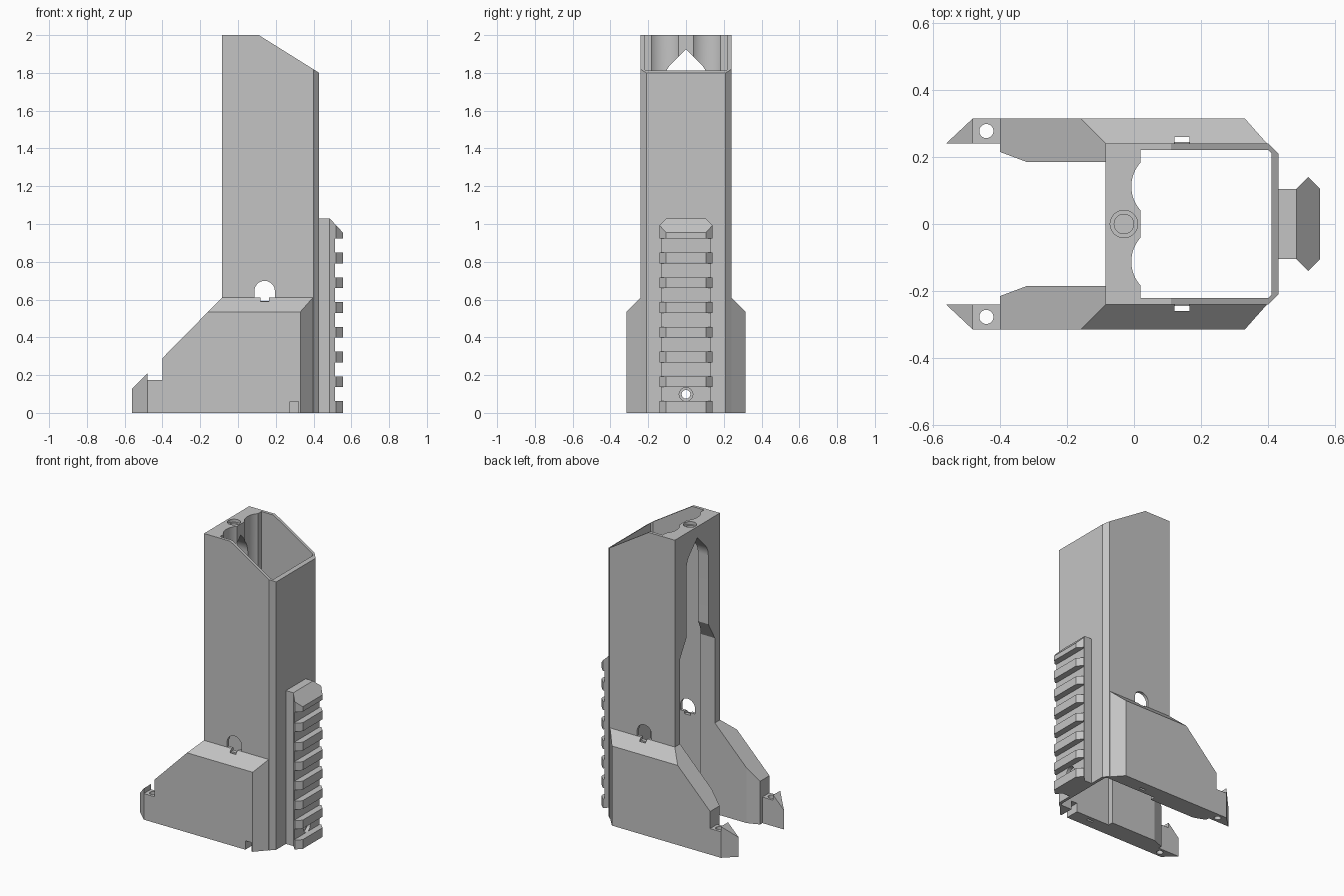
import bpy, bmesh, math
from mathutils import Vector

cube = bpy.data.objects.get("Cube")
if cube:
    bpy.data.objects.remove(cube, do_unlink=True)

grey = bpy.data.materials.new("plain_grey")
grey.use_nodes = True
grey.diffuse_color = (0.55, 0.55, 0.55, 1)
for node in grey.node_tree.nodes:
    if node.type == 'BSDF_PRINCIPLED':
        node.inputs["Base Color"].default_value = (0.55, 0.55, 0.55, 1)


def prism(name, pts, axis, lo, hi):
    """Extrude a closed 2D outline along one axis."""
    place = {'X': lambda a, b, c: (c, a, b),
             'Y': lambda a, b, c: (a, c, b),
             'Z': lambda a, b, c: (a, b, c)}[axis]
    bm = bmesh.new()
    face = bm.faces.new([bm.verts.new(place(a, b, lo)) for a, b in pts])
    new = bmesh.ops.extrude_face_region(bm, geom=[face])["geom"]
    shift = Vector(place(0, 0, hi - lo))
    bmesh.ops.translate(bm, vec=shift,
                        verts=[v for v in new if isinstance(v, bmesh.types.BMVert)])
    bmesh.ops.recalc_face_normals(bm, faces=bm.faces)
    mesh = bpy.data.meshes.new(name)
    bm.to_mesh(mesh)
    bm.free()
    mesh.materials.append(grey)
    obj = bpy.data.objects.new(name, mesh)
    bpy.context.collection.objects.link(obj)
    return obj


def rect(a0, a1, b0, b1):
    return [(a0, b0), (a1, b0), (a1, b1), (a0, b1)]


def arc(ca, cb, r, start, end, n):
    return [(ca + r * math.cos(math.radians(start + (end - start) * i / n)),
             cb + r * math.sin(math.radians(start + (end - start) * i / n)))
            for i in range(n + 1)]


def circle(ca, cb, r, n=40):
    return arc(ca, cb, r, 0, 360, n)[:-1]


def combine(obj, tool, operation='DIFFERENCE'):
    """Apply a boolean and remove the tool."""
    tool.hide_render = True
    mod = obj.modifiers.new("combine", 'BOOLEAN')
    mod.object, mod.operation, mod.solver = tool, operation, 'EXACT'
    graph = bpy.context.evaluated_depsgraph_get()
    mesh = bpy.data.meshes.new_from_object(obj.evaluated_get(graph))
    obj.modifiers.clear()
    obj.data = mesh
    bpy.data.objects.remove(tool, do_unlink=True)


def cut(obj, pts, axis, lo, hi):
    combine(obj, prism("cutter", pts, axis, lo, hi))


# Tall outer shell with chamfered edges on the rail side
body = prism("tower_body", [(-0.085, -0.24), (0.40, -0.24), (0.43, -0.21),
                            (0.43, 0.21), (0.40, 0.24), (-0.085, 0.24)], 'Z', 0, 2)

# Flared skirt running out into a hooked leg on each side
side_outline = [(-0.56, 0), (0.41, 0), (0.41, 0.63), (-0.065, 0.63), (-0.40, 0.29),
                (-0.40, 0.175), (-0.48, 0.175), (-0.48, 0.21), (-0.56, 0.13)]
plan_outline = [(-0.56, 0.24), (-0.40, 0.24), (-0.40, 0.215), (-0.227, 0.15), (0.37, 0.15),
                (0.398, 0.238), (0.33, 0.315), (-0.48, 0.315)]
end_outline = [(0.1, -0.1), (0.4, -0.1), (0.4, 0.45), (0.22, 0.63), (0.1, 0.73)]
end_outline = [(0.1, -0.1), (0.315, -0.1), (0.315, 0.535), (0.22, 0.63), (0.1, 0.64)]
for s in (1, -1):
    leg = prism("leg", side_outline, 'Y', s * 0.05, s * 0.4)
    combine(leg, prism("plan", [(x, s * y) for x, y in plan_outline], 'Z', -0.1, 1), 'INTERSECT')
    combine(leg, prism("end", [(s * y, z) for y, z in end_outline], 'X', -1, 1), 'INTERSECT')
    cut(leg, circle(-0.44, s * 0.277, 0.021), 'Z', -0.1, 0.3)
    combine(body, leg, 'UNION')

# Main cavity with two rounded grooves in its thick wall
cut(body, [(0.02, -0.22), (0.40, -0.22), (0.41, -0.21),
           (0.41, 0.21), (0.40, 0.22), (0.02, 0.22)], 'Z', -0.1, 2.1)
for s in (1, -1):
    cut(body, circle(0.098, s * 0.112, 0.106, 64), 'Z', -0.1, 2.1)

# Stepped window with a pointed arch, open between the legs
half = [(0.185, -0.1), (0.185, 1.18), (0.115, 1.30)] + arc(0, 1.762, 0.115, 0, 45, 8)
window = half + [(0, 1.925)] + [(-y, z) for y, z in reversed(half)]
cut(body, window, 'X', -0.7, 0.06)

# Sloped top and blind screw socket
cut(body, [(0.03, 2.05), (0.59, 1.70), (0.59, 2.05)], 'Y', -0.5, 0.5)
cut(body, circle(-0.03, 0, 0.041), 'Z', 1.98, 2.1)
cut(body, circle(-0.03, 0, 0.029), 'Z', 1.95, 2.1)

# Arched side holes, each with a slit running down through the skirt
arch = [(0.087, 0.61), (0.12, 0.61), (0.12, 0.592), (0.165, 0.592), (0.165, 0.61), (0.195, 0.61)]
arch += arc(0.141, 0.645, 0.054, 0, 180, 20)
cut(body, arch, 'Y', -0.4, 0.4)
for s in (1, -1):
    cut(body, rect(0.12, 0.165, s * 0.245, s * 0.26), 'Z', -0.1, 0.64)

# Small notch at the foot of the front skirt
cut(body, rect(0.275, 0.32, -0.1, 0.06), 'Y', -0.4, -0.1)

# Accessory rail with cross grooves and a sloped upper end
rail = prism("accessory_rail", [(0.42, -0.105), (0.485, -0.105), (0.52, -0.14), (0.555, -0.105),
                                (0.555, 0.105), (0.52, 0.14), (0.485, 0.105), (0.42, 0.105)],
             'Z', 0, 1.03)
cut(rail, [(0.485, 1.03), (0.625, 0.88), (0.625, 1.1), (0.485, 1.1)], 'Y', -0.3, 0.3)
for k in range(7):
    z = 0.062 + 0.131 * k
    cut(rail, rect(0.513, 0.6, z, z + 0.074), 'Y', -0.3, 0.3)

# Countersunk bolt hole through rail and wall
cut(rail, circle(0, 0.098, 0.036), 'X', 0.49, 0.6)
for part in (rail, body):
    cut(part, circle(0, 0.098, 0.023), 'X', 0.38, 0.6)

# Smooth the round surfaces, keep edges crisp
for part in (body, rail):
    bpy.ops.object.select_all(action='DESELECT')
    part.select_set(True)
    bpy.context.view_layer.objects.active = part
    bpy.ops.object.shade_smooth_by_angle(angle=math.radians(20))
